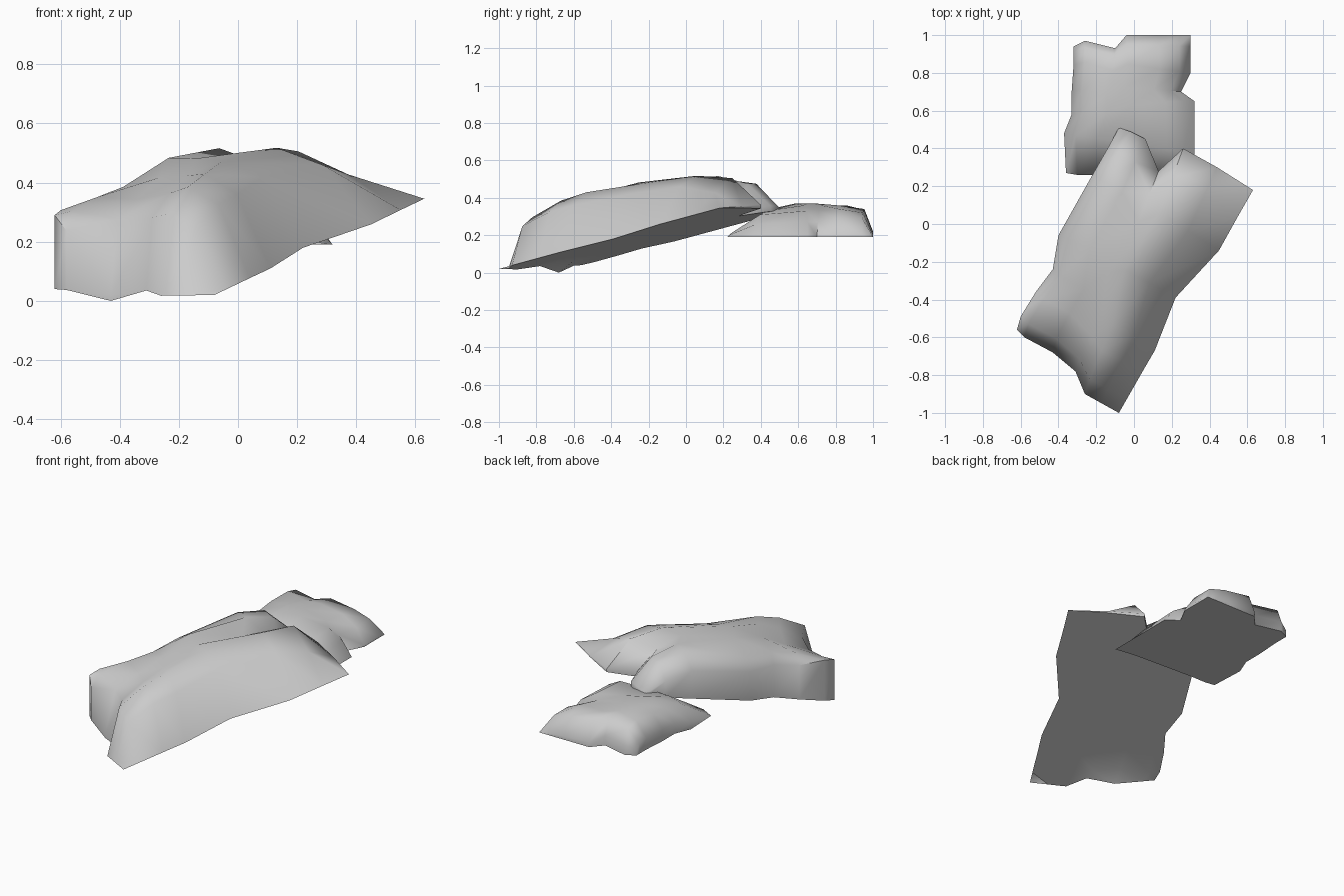
import bpy
import bmesh
import math
from mathutils import Vector

cube = bpy.data.objects.get("Cube")
if cube:
    bpy.data.objects.remove(cube, do_unlink=True)

# One plain grey stone colour
stone = bpy.data.materials.new("grey stone")
stone.use_nodes = True
colour = (0.6, 0.6, 0.6, 1)
stone.diffuse_color = colour
stone.node_tree.nodes["Principled BSDF"].inputs["Base Color"].default_value = colour


def footprint(u, v, left, right, front, back):
    """Blend four outline sides into a grid of ground-plan points."""
    left, right, front, back = [[Vector(p) for p in side] for side in (left, right, front, back)]
    grid = []
    for j, t in enumerate(v):
        row = []
        for i, s in enumerate(u):
            across = left[j].lerp(right[j], s)
            along = front[i].lerp(back[i], t)
            corners = front[0].lerp(front[-1], s).lerp(back[0].lerp(back[-1], s), t)
            row.append(across + along - corners)
        grid.append(row)
    return grid


def build_slab(name, grid, heights, base):
    """Make a closed slab: flat underside, shaped top, and walls round the rim."""
    bm = bmesh.new()
    rows, cols = len(grid), len(grid[0])
    under = [[bm.verts.new((p.x, p.y, base(p))) for p in row] for row in grid]
    top = []
    for j, row in enumerate(grid):
        top.append([])
        for i, p in enumerate(row):
            h = heights[j][i]
            raised = bm.verts.new((p.x, p.y, base(p) + h)) if h else under[j][i]
            top[j].append(raised)
    for j in range(rows - 1):
        for i in range(cols - 1):
            for layer in (top, under):
                bm.faces.new((layer[j][i], layer[j][i + 1],
                              layer[j + 1][i + 1], layer[j + 1][i]))
    # Rim walls, skipped where the top already meets the underside
    rim = [(0, i) for i in range(cols)] + [(j, cols - 1) for j in range(1, rows)]
    rim += [(rows - 1, i) for i in reversed(range(cols - 1))]
    rim += [(j, 0) for j in reversed(range(1, rows - 1))]
    for a, b in zip(rim, rim[1:] + rim[:1]):
        loop = [under[a[0]][a[1]], under[b[0]][b[1]], top[b[0]][b[1]], top[a[0]][a[1]]]
        loop = list(dict.fromkeys(loop))
        if len(loop) > 2:
            bm.faces.new(loop)
    bmesh.ops.recalc_face_normals(bm, faces=bm.faces)
    mesh = bpy.data.meshes.new(name)
    bm.to_mesh(mesh)
    bm.free()
    mesh.materials.append(stone)
    slab = bpy.data.objects.new(name, mesh)
    bpy.context.collection.objects.link(slab)
    bpy.ops.object.select_all(action="DESELECT")
    slab.select_set(True)
    bpy.context.view_layer.objects.active = slab
    bpy.ops.object.shade_smooth_by_angle(angle=math.radians(65))


def large_underside(p):
    """Tilted plane with a small sag near the front right corner."""
    sag = .04 if p.y < -.65 and -.5 < p.x < -.35 else 0
    return max(0, .02 + .126 * (p.x + .08) + .2 * (p.y + 1) - sag)


# Large slab, turned and tilted up towards the back
u = (0, .06, .3, .55, .75, .9, 1)
v = (0, .06, .17, .28, .48, .72, .87, 1)
large_plan = footprint(
    u, v,
    left=[(-.62, -.56), (-.6, -.49), (-.52, -.36), (-.43, -.24),
          (-.4, -.06), (-.22, .26), (-.14, .4), (-.08, .51)],
    right=[(-.08, -1), (-.04, -.93), (.04, -.79), (.11, -.67),
           (.22, -.39), (.45, -.14), (.55, .04), (.63, .18)],
    front=[(-.62, -.56), (-.58, -.6), (-.43, -.68), (-.31, -.78), (-.26, -.9), (-.17, -.95), (-.08, -1)],
    back=[(-.08, .51), (-.02, .49), (.06, .45), (.13, .28), (.26, .4), (.44, .3), (.63, .18)])
large_heights = [
    (.25, .2, .02, 0, 0, 0, 0),
    (.25, .25, .22, .23, .26, .21, 0),
    (.21, .26, .25, .28, .31, .25, 0),
    (.2, .26, .29, .31, .32, .25, 0),
    (.18, .24, .31, .32, .3, .24, 0),
    (.17, .24, .26, .25, .26, .2, 0),
    (.1, .18, .18, .17, .2, .12, 0),
    (.02, .03, .03, .04, .02, .01, 0)]
build_slab("large_slab", large_plan, large_heights, large_underside)

# Small slab, lying level behind and partly under the large one
u = (0, .08, .22, .5, .78, .92, 1)
v = (0, .14, .45, .62, .85, .95, 1)
small_plan = footprint(
    u, v,
    left=[(-.36, .27), (-.37, .48), (-.33, .58), (-.33, .7), (-.32, .84), (-.32, .91), (-.32, .94)],
    right=[(.32, .22), (.32, .36), (.32, .65), (.25, .7), (.3, .8), (.3, .94), (.3, 1)],
    front=[(-.36, .27), (-.3, .26), (-.2, .26), (0, .25), (.18, .24), (.26, .23), (.32, .22)],
    back=[(-.32, .94), (-.26, .97), (-.1, .93), (-.04, 1), (.13, 1), (.24, 1), (.3, 1)])
small_heights = [
    (0, .02, .02, .02, .02, .01, 0),
    (.04, .13, .15, .14, .12, .07, 0),
    (.06, .15, .18, .17, .14, .08, 0),
    (.07, .16, .18, .17, .14, .08, 0),
    (.07, .17, .17, .16, .15, .1, .01),
    (.06, .15, .15, .15, .13, .1, .01),
    (.04, .06, .06, .03, .02, .01, 0)]
build_slab("small_slab", small_plan, small_heights, lambda p: .19)
